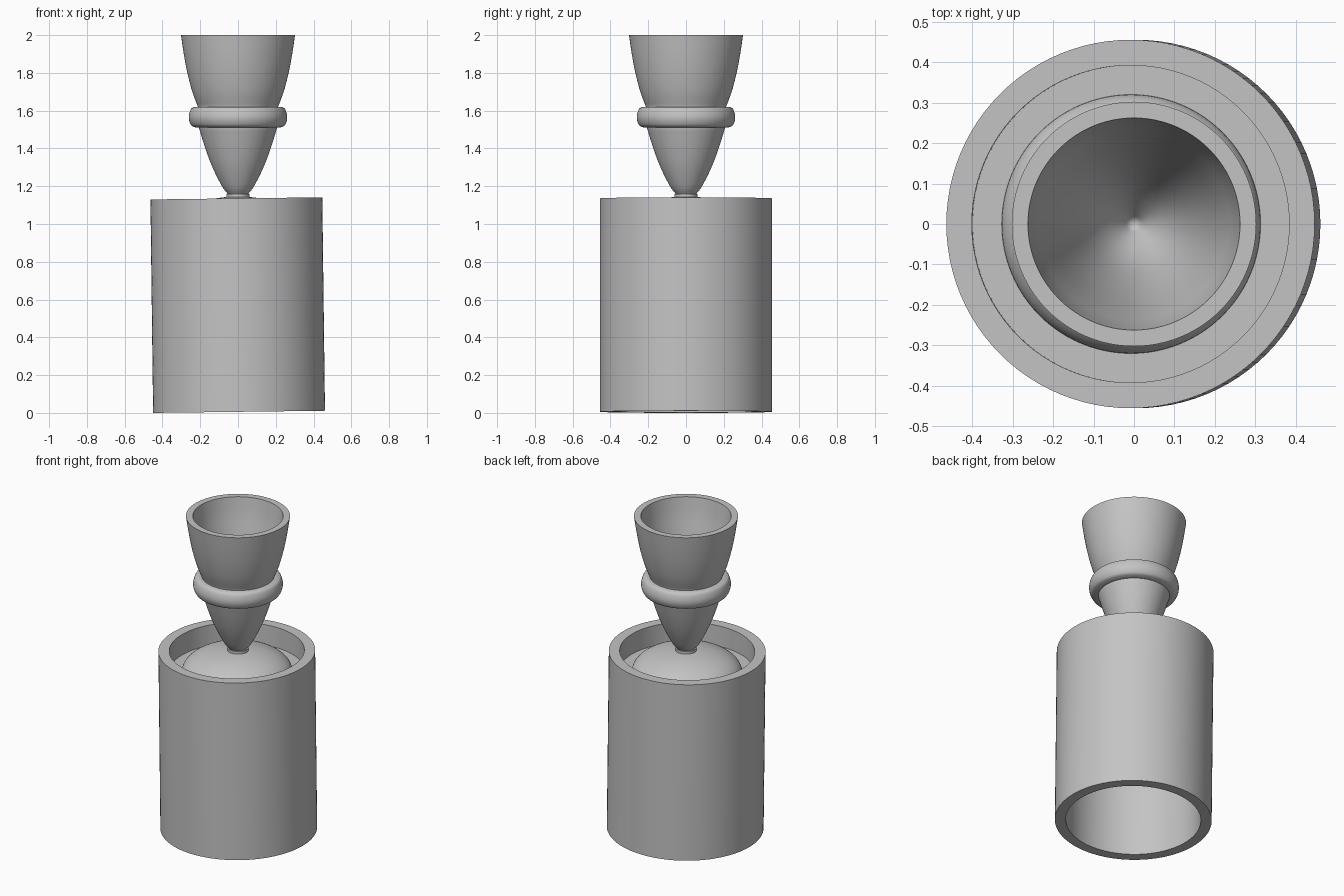
import bpy
import math
from mathutils import Vector

SEGMENTS = 96
TILT = -0.0125

cube = bpy.data.objects.get("Cube")
if cube:
    bpy.data.objects.remove(cube, do_unlink=True)

grey = bpy.data.materials.new("plain grey")
grey.use_nodes = True
grey.diffuse_color = (0.55, 0.55, 0.55, 1)
grey.node_tree.nodes["Principled BSDF"].inputs["Base Color"].default_value = grey.diffuse_color


def smooth_curve(points, steps=5):
    """Catmull-Rom curve through the given (radius, height) points."""
    p = [Vector(q) for q in points]
    p = [2 * p[0] - p[1]] + p + [2 * p[-1] - p[-2]]
    out = []
    for a, b, c, d in zip(p, p[1:], p[2:], p[3:]):
        for i in range(steps):
            t = i / steps
            out.append(0.5 * (2 * b + (c - a) * t + (2 * a - 5 * b + 4 * c - d) * t ** 2
                              + (3 * b - a - 3 * c + d) * t ** 3))
    return [tuple(v) for v in out] + [tuple(points[-1])]


def lathe(name, profile, closed=False, tilted=False):
    """Spin a profile, listed from the bottom outside upwards, about z."""
    verts, rings, faces = [], [], []
    for r, z in profile:
        start = len(verts)
        if r < 1e-5:
            verts.append((0, 0, z))
            rings.append([start] * SEGMENTS)
        else:
            for i in range(SEGMENTS):
                a = math.tau * i / SEGMENTS
                verts.append((r * math.cos(a), r * math.sin(a), z))
            rings.append(list(range(start, start + SEGMENTS)))
    pairs = list(zip(rings, rings[1:]))
    if closed:
        pairs.append((rings[-1], rings[0]))
    for low, high in pairs:
        for i in range(SEGMENTS):
            j = (i + 1) % SEGMENTS
            quad = [low[i], low[j], high[j], high[i]]
            faces.append(list(dict.fromkeys(quad)))
    mesh = bpy.data.meshes.new(name)
    mesh.from_pydata(verts, [], faces)
    mesh.materials.append(grey)
    obj = bpy.data.objects.new(name, mesh)
    bpy.context.collection.objects.link(obj)
    if tilted:
        obj.location = (0.0055, 0, 0.0057)
        obj.rotation_euler.y = TILT
    bpy.ops.object.select_all(action="DESELECT")
    obj.select_set(True)
    bpy.context.view_layer.objects.active = obj
    bpy.ops.object.shade_smooth_by_angle(angle=math.radians(35))
    return obj


# Open tube, leaning very slightly
lathe("outer_tube", [(0.392, 0), (0.455, 0), (0.455, 1.13), (0.392, 1.13)],
      closed=True, tilted=True)

# Recessed plate inside the tube
lathe("recessed_plate", [(0, 0.97), (0.393, 0.97), (0.393, 1.0), (0, 1.0)], tilted=True)

# Flattened dome on the plate
dome = [(0.32 * math.cos(a), 0.998 + 0.142 * math.sin(a))
        for a in (math.pi / 2 * i / 20 for i in range(21))]
lathe("dome", dome, tilted=True)

# Short neck between dome and cup
lathe("neck", [(0, 1.12), (0.062, 1.12), (0.062, 1.16), (0, 1.16)])

# Hollow cup: lower bowl, waist under the collar, flared top, deep inside
lower = smooth_curve([(0.055, 1.16), (0.085, 1.2), (0.135, 1.3), (0.173, 1.4), (0.207, 1.51)])
upper = smooth_curve([(0.212, 1.62), (0.242, 1.7), (0.268, 1.8), (0.287, 1.9), (0.302, 2.0)])
inside = smooth_curve([(0.262, 2.0), (0.247, 1.9), (0.226, 1.8), (0.165, 1.53),
                       (0.095, 1.32), (0, 1.18)])
lathe("cup", [(0, 1.16)] + lower + upper + inside)

# Rounded collar around the cup
bulge = smooth_curve([(0.222, 1.51), (0.246, 1.521), (0.259, 1.55), (0.259, 1.58),
                      (0.248, 1.61), (0.23, 1.62)])
lathe("collar", [(0.2, 1.51)] + bulge + [(0.2, 1.62)], closed=True)
